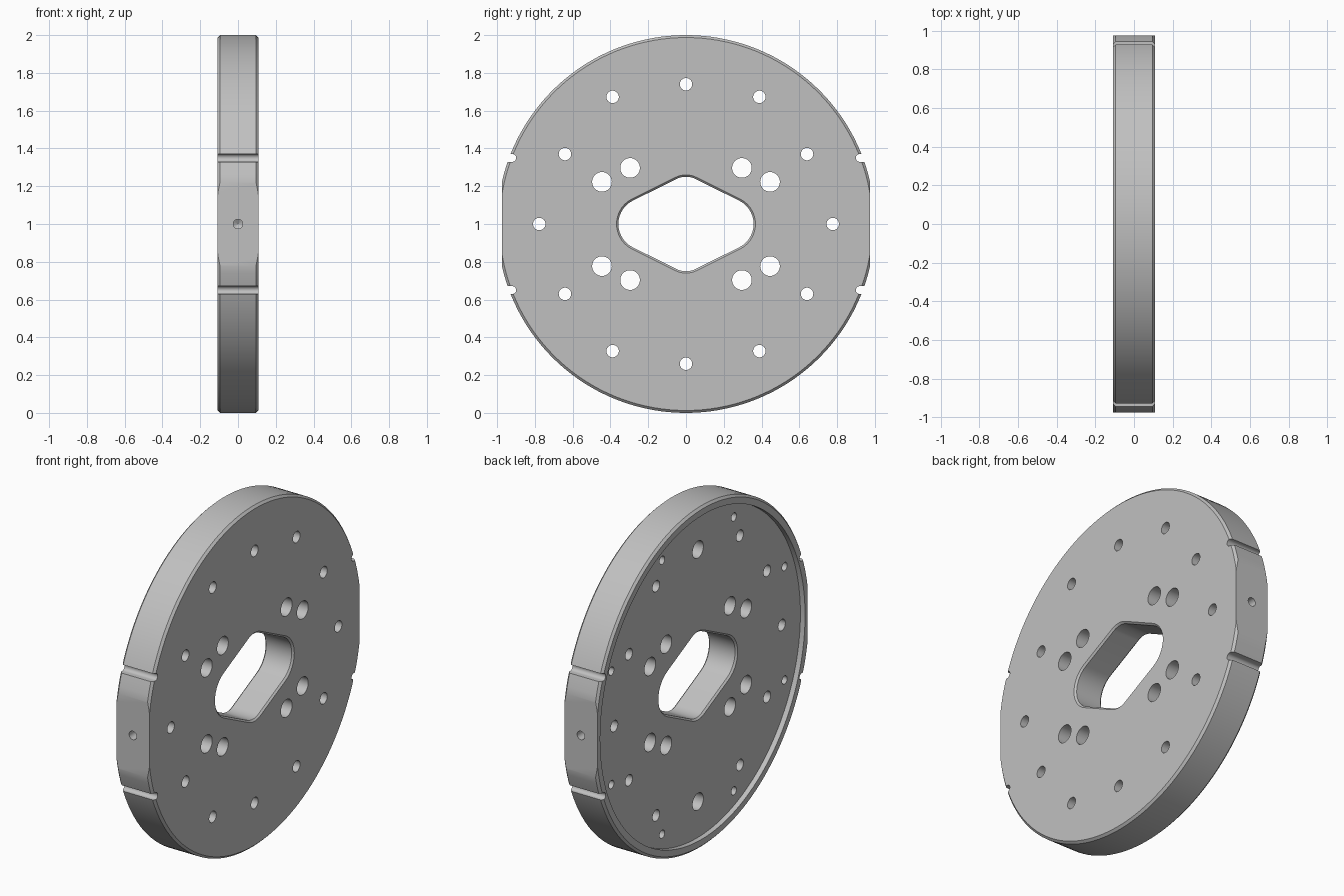
import bpy, bmesh
from math import sin, cos, pi, radians, asin, atan2, hypot
from mathutils import Vector

cube = bpy.data.objects.get("Cube")
if cube:
    bpy.data.objects.remove(cube)

grey = bpy.data.materials.new("machined_grey")
grey.use_nodes = True
colour = (0.53, 0.53, 0.53, 1)
grey.diffuse_color = colour
grey.node_tree.nodes["Principled BSDF"].inputs["Base Color"].default_value = colour

HALF, FLOOR, FLAT = 0.108, -0.078, 0.975   # half thickness, recess floor, side flats
CENTRE = Vector((0, 0, 1))


def loft(bm, rings):
    """Skin a stack of equal-length rings and cap both ends."""
    rows = [[bm.verts.new(p) for p in ring] for ring in rings]
    n = len(rows[0])
    for a, b in zip(rows, rows[1:]):
        for i in range(n):
            j = (i + 1) % n
            bm.faces.new((a[i], a[j], b[j], b[i]))
    bm.faces.new(rows[0])
    bm.faces.new(rows[-1])


def turned(bm, profile, y=0, z=0, segs=32):
    """Turn (x, radius) steps about an axis along x."""
    loft(bm, [[CENTRE + Vector((x, y + r * cos(2 * pi * i / segs), z + r * sin(2 * pi * i / segs)))
               for i in range(segs)] for x, r in profile])


def finish(bm, name):
    bmesh.ops.recalc_face_normals(bm, faces=bm.faces[:])
    mesh = bpy.data.meshes.new(name)
    bm.to_mesh(mesh)
    bm.free()
    mesh.materials.append(grey)
    obj = bpy.data.objects.new(name, mesh)
    bpy.context.collection.objects.link(obj)
    return obj


def cut(target, cutter):
    cutter.hide_render = True
    mod = target.modifiers.new("cut", "BOOLEAN")
    mod.operation, mod.solver, mod.object = "DIFFERENCE", "EXACT", cutter
    bpy.context.view_layer.objects.active = target
    bpy.ops.object.modifier_apply(modifier=mod.name)
    bpy.data.objects.remove(cutter)


def opening_outline(x, grow):
    """Rounded diamond: wide arcs at the sides, tighter arcs above and below."""
    cy, side_r, cz, top_r = 0.22, 0.138, 0.135, 0.115
    t = atan2(cy, cz) + asin((side_r - top_r) / hypot(cy, cz))
    arcs = [(cy, 0, side_r, -t, t), (0, cz, top_r, t, pi - t),
            (-cy, 0, side_r, pi - t, pi + t), (0, -cz, top_r, pi + t, 2 * pi - t)]
    steps = 14
    return [CENTRE + Vector((x, y + (r + grow) * cos(a), z + (r + grow) * sin(a)))
            for y, z, r, a0, a1 in arcs
            for a in (a0 + (a1 - a0) * k / steps for k in range(steps + 1))]


# Round plate with chamfered edges and a shallow recess on one face
bm = bmesh.new()
c = 0.013
turned(bm, [(FLOOR, 0.95), (-HALF, 0.95), (-HALF, 1 - c), (c - HALF, 1),
            (HALF - c, 1), (HALF, 1 - c)], segs=144)
plate = finish(bm, "round_plate")

# Side flats
bm = bmesh.new()
for s in (-1, 1):
    loft(bm, [[Vector((x, s * y, z)) for x, z in ((-0.2, 0.7), (0.2, 0.7), (0.2, 1.3), (-0.2, 1.3))]
              for y in (FLAT, 1.2)])
cut(plate, finish(bm, "flat_cutter"))

# All bores, slots and the central opening
bm = bmesh.new()
loft(bm, [opening_outline(x, g) for x, g in
          ((FLOOR - 0.012, 0.022), (FLOOR + 0.01, 0), (HALF - 0.01, 0), (HALF + 0.012, 0.022))])

# Ring of twelve through holes, the upper and lower ones counterbored
for k in range(12):
    a = radians(30 * k)
    r = 0.74 if k % 2 else 0.777
    steps = [(-0.2, 0.033), (0.2, 0.033)]
    if k in (3, 9):
        steps = [(-0.2, 0.05), (0, 0.05), (0, 0.033), (0.2, 0.033)]
    turned(bm, steps, r * cos(a), r * sin(a))

# Eight blind holes in the recess
for k in range(8):
    a = radians(22.5 + 45 * k)
    turned(bm, [(-0.2, 0.024), (-0.01, 0.024), (0.003, 0.001)], 0.87 * cos(a), 0.87 * sin(a), 24)

for sy in (-1, 1):
    for sz in (-1, 1):
        # Paired large holes
        turned(bm, [(-0.2, 0.052), (0.2, 0.052)], sy * 0.445, sz * 0.223)
        turned(bm, [(-0.2, 0.052), (0.2, 0.052)], sy * 0.296, sz * 0.297)
        # Round-bottomed edge slot
        h = 0.021
        outline = [(1.1, h)] + [(0.92 - h * sin(pi * i / 12), h * cos(pi * i / 12))
                                for i in range(13)] + [(1.1, -h)]
        loft(bm, [[CENTRE + Vector((x, sy * y, sz * 0.35 + z)) for y, z in outline]
                  for x in (-0.2, 0.2)])
    # Drilled hole in each side flat
    loft(bm, [[CENTRE + Vector((r * cos(2 * pi * i / 24), sy * y, r * sin(2 * pi * i / 24)))
               for i in range(24)] for y, r in ((1.1, 0.025), (0.87, 0.025), (0.855, 0.001))])
cut(plate, finish(bm, "hole_cutter"))

bpy.ops.object.select_all(action="DESELECT")
plate.select_set(True)
bpy.context.view_layer.objects.active = plate
bpy.ops.object.shade_smooth_by_angle(angle=radians(25))
